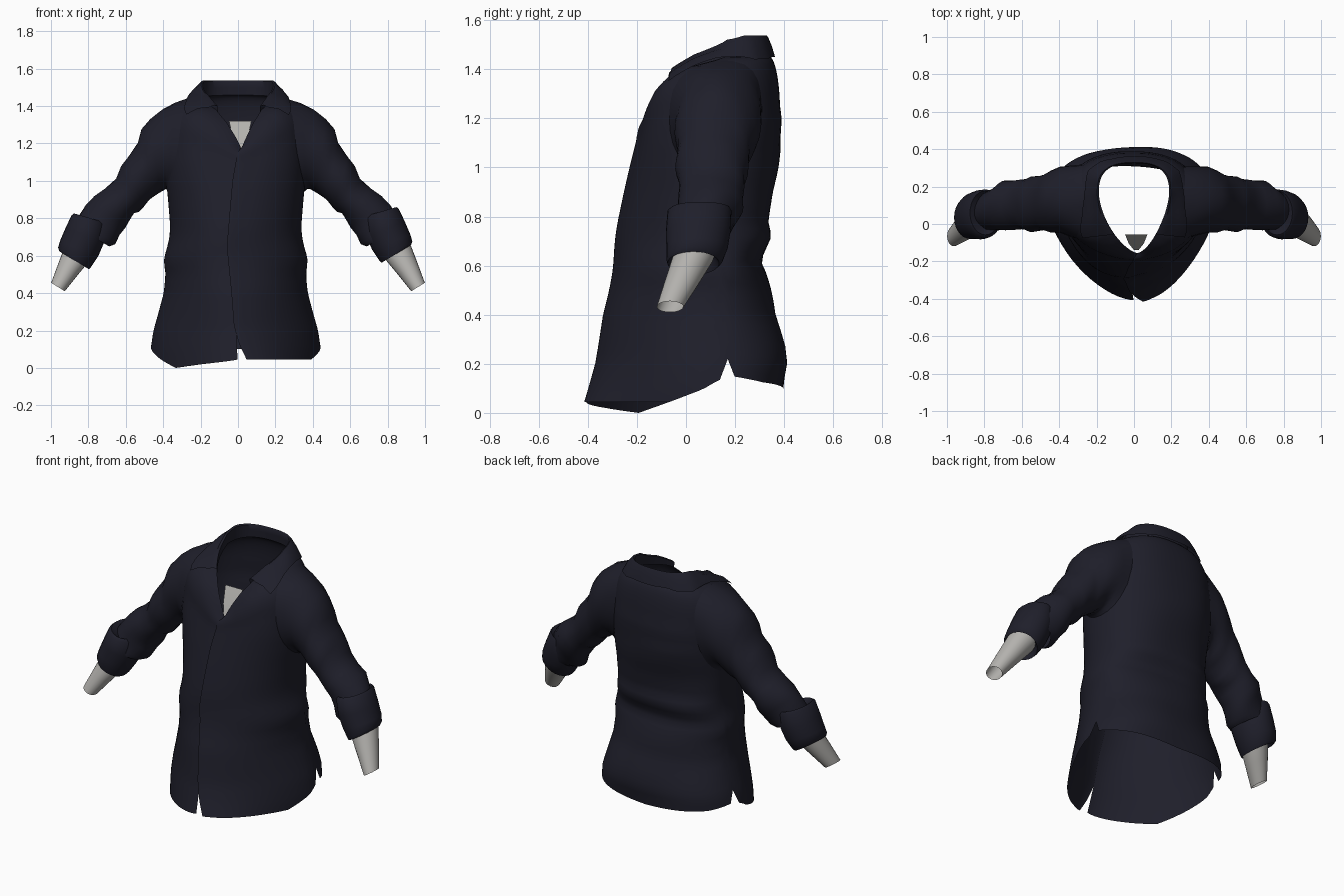
import bpy, bmesh, math
from mathutils import Vector
from mathutils.bvhtree import BVHTree

if "Cube" in bpy.data.objects:
    bpy.data.objects.remove(bpy.data.objects["Cube"])


def material(name, rgb):
    m = bpy.data.materials.new(name)
    m.diffuse_color = (*rgb, 1)
    m.use_nodes = True
    m.node_tree.nodes["Principled BSDF"].inputs["Base Color"].default_value = m.diffuse_color
    return m


NAVY = material("navy_cloth", (0.0135, 0.0135, 0.0235))
GREY = material("light_grey", (0.45, 0.44, 0.42))


def table(x, rows):
    """Linear interpolation in rows of (key, value, value...)."""
    if x <= rows[0][0]:
        return rows[0][1:]
    for a, b in zip(rows, rows[1:]):
        if x <= b[0]:
            f = (x - a[0]) / (b[0] - a[0])
            return [p + (q - p) * f for p, q in zip(a[1:], b[1:])]
    return rows[-1][1:]


def sheet(name, rows, mat, closed=False, recalc=False):
    """Skin a grid of points with quads."""
    bm = bmesh.new()
    vs = [[bm.verts.new(p) for p in r] for r in rows]
    n = len(rows[0])
    for a, b in zip(vs, vs[1:]):
        for j in range(n if closed else n - 1):
            k = (j + 1) % n
            bm.faces.new((a[j], a[k], b[k], b[j]))
    if recalc:
        bmesh.ops.recalc_face_normals(bm, faces=bm.faces)
    me = bpy.data.meshes.new(name)
    bm.to_mesh(me)
    bm.free()
    ob = bpy.data.objects.new(name, me)
    bpy.context.collection.objects.link(ob)
    me.materials.append(mat)
    bpy.context.view_layer.objects.active = ob
    ob.select_set(True)
    bpy.ops.object.shade_smooth_by_angle(angle=math.radians(50))
    ob.select_set(False)
    return ob


def power(v, e):
    return math.copysign(abs(v) ** e, v)


# ---- shirt body: height, half width, front y, back y, front roundness ----
BODY = [(0.0, .455, -.42, .39, 1.3), (.10, .455, -.39, .405, 1.28), (.2, .44, -.362, .42, 1.25),
        (.27, .42, -.35, .405, 1.22), (.4, .385, -.33, .355, 1.15), (.5, .375, -.305, .34, 1.1),
        (.57, .385, -.292, .325, 1.08), (.62, .375, -.287, .308, 1.05), (.66, .362, -.285, .33, 1.05),
        (.72, .352, -.28, .36, 1.05), (.78, .352, -.27, .342, 1.03), (.9, .362, -.245, .348, 1),
        (1.0, .372, -.222, .367, .95), (1.1, .375, -.197, .382, .88), (1.2, .37, -.175, .392, .85),
        (1.3, .36, -.155, .38, .85)]
HEM = [(0, .045), (30, .02), (50, .0), (75, .075), (90, .115), (95, .135), (100, .22),
       (105, .148), (130, .125), (180, .10)]
TOP = [(0, 1.11), (40, 1.22), (75, 1.24), (180, 1.25)]
NECK = [(0, 1.165), (30, 1.32), (45, 1.38), (60, 1.41), (90, 1.45), (180, 1.46)]
PLACKET = [(0, .0), (.2, -.01), (.4, -.025), (.65, -.05), (1.0, -.02), (1.17, .01)]
FLARE = [(.03, .065), (.12, .025), (.22, 0)]


def body_point(t, z):
    hw, yf, yb, e = table(z, BODY)
    s, c = math.sin(math.radians(t)), math.cos(math.radians(t))
    if c < 0:
        e = .86
    x = hw * power(s, e) - .012 * abs(s)
    y = .1 - (.1 - yf if c > 0 else yb - .1) * power(c, e)
    if c > 0:                      # wandering front edge, open at the bottom
        x += table(z, PLACKET)[0] * c ** 4
        if t < 90:
            x += table(z, FLARE)[0] * c ** 4
    if c < 0:                      # soft diagonal folds across the back
        y += .010 * math.sin(11 * z + 5 * x) * c * abs(c) * (1 if z < 1.1 else .3)
    if t < 6:                      # overlapping front edge
        x -= .010
        y -= .008
    return Vector((x, y, z))


def neck_point(t):
    s, c = math.sin(math.radians(t)), math.cos(math.radians(t))
    e = 1.3 if c > 0 else .75
    x = .19 * power(s, e) + (.018 * c ** 4 if c > 0 else 0)
    return Vector((x, .17 - (.325 if c > 0 else .16) * power(c, e),
                   table(min(t, 360 - t), NECK)[0]))


angles = [i * 5 for i in range(73)]
columns = []
for t in angles:
    a = min(t, 360 - t)
    hem, top = table(a, HEM)[0], table(a, TOP)[0]
    if t < 85:
        hem = max(hem, .045)
    col = [body_point(t, hem + (top - hem) * k / 34) for k in range(35)]
    p0, p2 = col[-1], neck_point(t)
    lift = table(a, [(0, 0), (30, .02), (180, -.01)])[0]
    p1 = Vector((p0.x * .98, p0.y * .98, max(p2.z + lift, p0.z + .03)))
    for k in range(1, 9):          # shoulders curve in to the neckline
        f = k / 8
        col.append(p0 * (1 - f) ** 2 + p1 * 2 * f * (1 - f) + p2 * f * f)
    columns.append(col)
body = sheet("shirt_body", list(zip(*columns)), NAVY)
surface = BVHTree.FromPolygons([v.co for v in body.data.vertices],
                               [p.vertices[:] for p in body.data.polygons])


def on_body(p, gap):
    """Lay a point on the body cloth."""
    co, normal, _, _ = surface.find_nearest(p)
    return co + normal * gap


# ---- collar: stand, rolled fold and fall with pointed tips ----
FOLD = [(42, 1.405), (60, 1.46), (90, 1.52), (110, 1.538), (180, 1.538)]
FALL = [(42, .275, -.075, 1.355), (52, .285, -.02, 1.385), (65, .275, .06, 1.425), (90, .262, .18, 1.45),
        (120, .25, .29, 1.45), (145, .18, .345, 1.45), (180, 0, .362, 1.45)]
columns = []
for i in range(47):
    t = 42 + i * 6
    a, side = min(t, 360 - t), (1 if t < 180 else -1)
    base = neck_point(t)
    x, y, z = table(a, FALL)
    edge = on_body(Vector((x * side, y, z)), .014)
    fold = Vector((base.x * .99, base.y - .005, table(a, FOLD)[0]))
    out = edge - fold
    out.z = 0
    columns.append([base, (base + fold) / 2, fold - Vector((0, 0, .006)), fold + out * .12,
                    fold + out * .3 + Vector((0, 0, -.012)), fold.lerp(edge, .65) + Vector((0, 0, .014)), edge])
sheet("collar", list(zip(*columns)), NAVY)

# ---- undershirt showing in the open neck ----
sheet("undershirt_panel", [[(.012 + x * w, y, z) for x in (-1, 0, 1)] for w, y, z in
                           ((.012, -.14, 1.14), (.04, -.105, 1.23), (.06, -.055, 1.32))], GREY)


# ---- arms: rings given by an outer and an inner (x, z) point, y centre, y half ----
def ring(r, side, n=28, wrinkle=0, shift=(0, 0)):
    ux, uz, lx, lz, yc, yh = r
    pts = []
    for j in range(n):
        a = 2 * math.pi * j / n
        f = math.cos(a) * (1 + wrinkle * math.sin(3 * a + ux * 40)) / 2
        pts.append(Vector((side * ((ux + lx) / 2 + (ux - lx) * f + shift[0]),
                           yc + yh * math.sin(a) * (1 + wrinkle * math.cos(2 * a + uz * 30)),
                           (uz + lz) / 2 + (uz - lz) * f + shift[1])))
    return pts


SLEEVE = [(.27, 1.45, .36, .95, .14, .22), (.405, 1.385, .385, .96, .13, .172), (.47, 1.33, .415, .94, .12, .163),
          (.515, 1.27, .45, .91, .115, .153), (.535, 1.20, .475, .895, .11, .146), (.59, 1.13, .51, .86, .105, .145),
          (.625, 1.08, .53, .835, .105, .138), (.65, 1.01, .555, .825, .105, .135), (.71, .96, .58, .79, .1, .128),
          (.77, .92, .605, .75, .1, .13), (.81, .87, .63, .71, .085, .118), (.85, .81, .655, .66, .07, .11),
          (.87, .76, .69, .65, .06, .105)]
CUFF = [(.82, .82, .69, .76, .07, .10), (.855, .848, .69, .80, .06, .118), (.868, .838, .68, .785, .055, .13),
        (.90, .77, .695, .69, .05, .132), (.93, .70, .725, .62, .045, .125), (.94, .665, .765, .56, .035, .115),
        (.933, .645, .775, .55, .03, .105), (.915, .66, .78, .59, .025, .09), (.90, .70, .76, .64, .03, .085)]
FOREARM = [(.885, .74, .735, .67, .055, .085), (.922, .65, .775, .59, .025, .084),
           (.96, .55, .85, .50, -.02, .07), (.995, .455, .922, .41, -.065, .054)]

for side, label, shift in ((1, "right", (-.008, .012)), (-1, "left", (.022, -.022))):
    rings = [ring(r, side, wrinkle=.035) for r in SLEEVE]
    # shoulder seam melts into the body
    rings[0] = [on_body(p, .002) for p in rings[0]]
    rings.insert(1, [p.lerp(q, .5) * 1.0 + Vector((0, 0, .006)) for p, q in zip(rings[0], rings[1])])
    sheet(label + "_sleeve", rings, NAVY, True, True)
    sheet(label + "_cuff", [ring(r, side, shift=shift) for r in CUFF], NAVY, True, True)
    sheet(label + "_forearm", [ring(r, side, 24, shift=(.004, 0)) for r in FOREARM], GREY, True, True)
